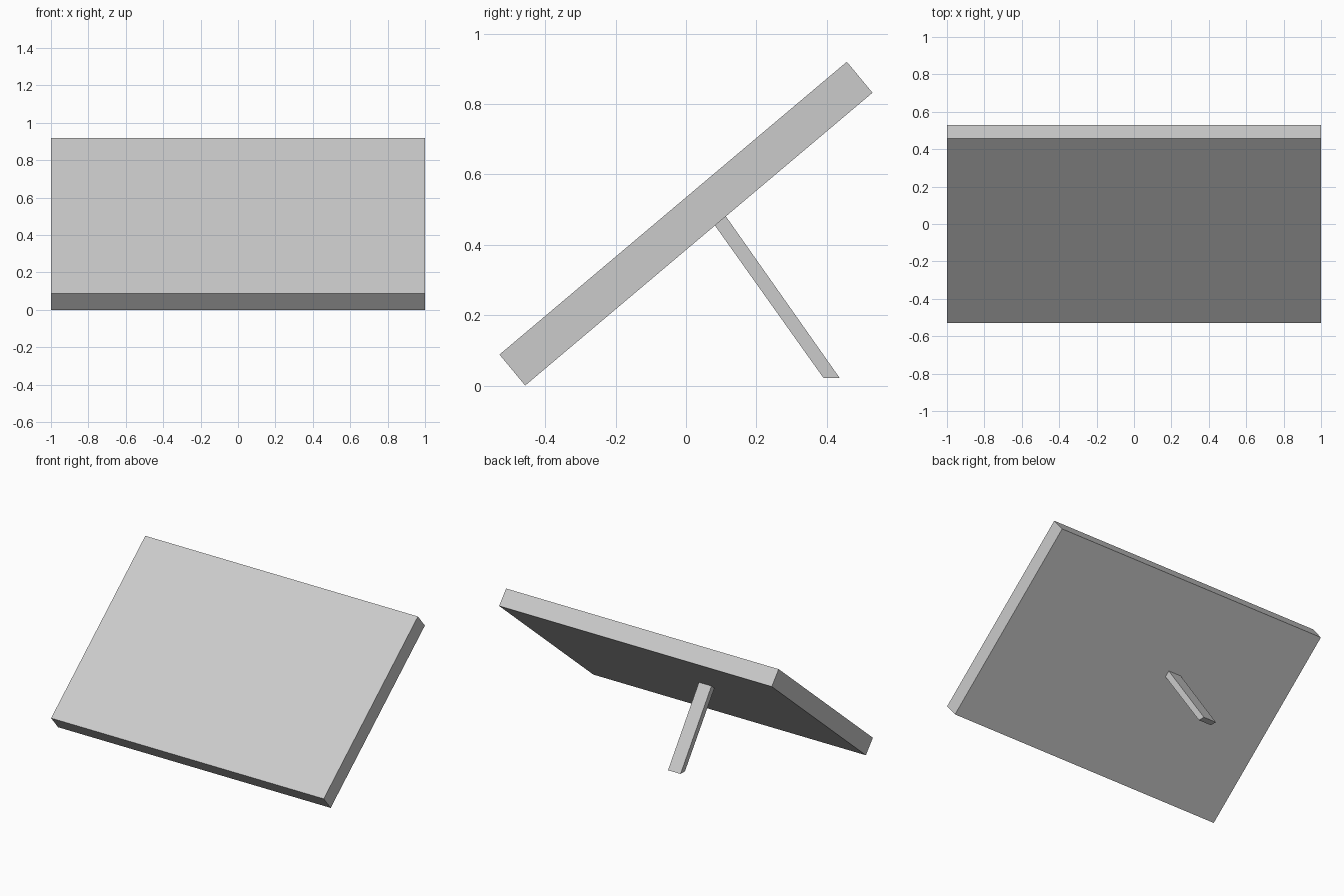
import bpy
import bmesh

cube = bpy.data.objects.get("Cube")
if cube:
    bpy.data.objects.remove(cube, do_unlink=True)

# Single flat grey material
grey = bpy.data.materials.new("light_grey")
grey.use_nodes = True
colour = (0.6, 0.6, 0.6, 1.0)
grey.diffuse_color = colour
grey.node_tree.nodes["Principled BSDF"].inputs["Base Color"].default_value = colour


def extrude_profile(name, profile, x_min, x_max):
    """Sweep a closed (y, z) outline along x into a solid part."""
    bm = bmesh.new()
    face = bm.faces.new([bm.verts.new((x_min, y, z)) for y, z in profile])
    swept = bmesh.ops.extrude_face_region(bm, geom=[face])
    moved = [v for v in swept["geom"] if isinstance(v, bmesh.types.BMVert)]
    bmesh.ops.translate(bm, verts=moved, vec=(x_max - x_min, 0, 0))
    bmesh.ops.recalc_face_normals(bm, faces=bm.faces)
    mesh = bpy.data.meshes.new(name)
    bm.to_mesh(mesh)
    bm.free()
    mesh.materials.append(grey)
    obj = bpy.data.objects.new(name, mesh)
    bpy.context.collection.objects.link(obj)
    return obj


# Tilted slab resting on its lower edge
extrude_profile("tilted_panel",
                [(-0.53, 0.088), (-0.457, 0.0), (0.53, 0.832), (0.457, 0.92)],
                -1.0, 1.0)

# Slim off-centre prop, its top sunk just inside the panel
extrude_profile("support_leg",
                [(0.391, 0.021), (0.437, 0.021), (0.106, 0.491), (0.075, 0.465)],
                -0.266, -0.174)
